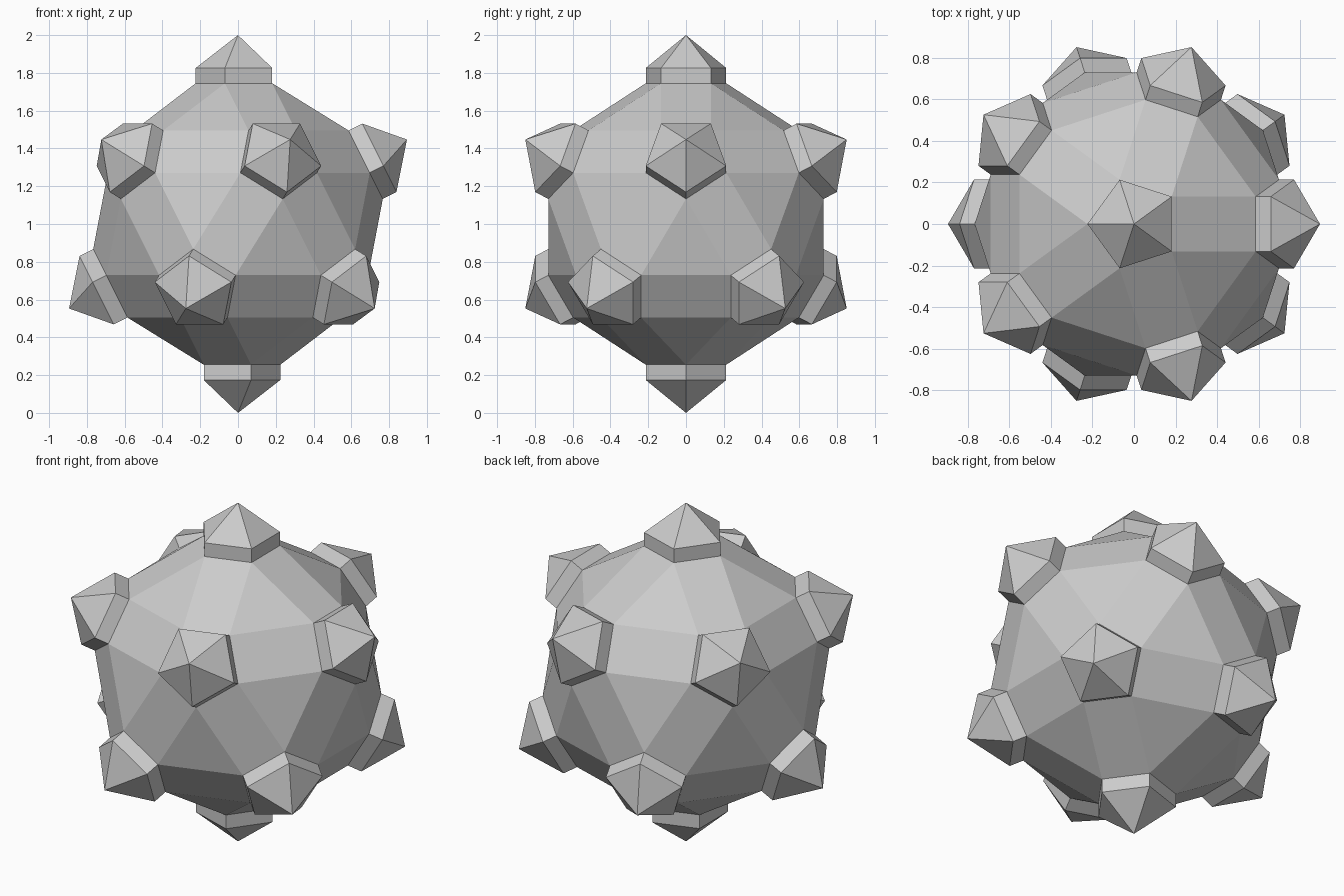
import bpy, bmesh, math
from mathutils import Vector, Matrix

if "Cube" in bpy.data.objects:
    bpy.data.objects.remove(bpy.data.objects["Cube"], do_unlink=True)

CENTRE = Vector((0, 0, 1))
BASE, RIM, TIP = 0.745, 0.826, 1.0   # distances of stud levels from the centre
RADIUS = 0.224                       # pentagon corner radius

grey = bpy.data.materials.new("stone_grey")
grey.use_nodes = True
grey.diffuse_color = (0.6, 0.6, 0.6, 1)
grey.node_tree.nodes["Principled BSDF"].inputs["Base Color"].default_value = (0.6, 0.6, 0.6, 1)


def finish(bm, name):
    bmesh.ops.recalc_face_normals(bm, faces=bm.faces[:])
    mesh = bpy.data.meshes.new(name)
    bm.to_mesh(mesh)
    bm.free()
    mesh.materials.append(grey)
    obj = bpy.data.objects.new(name, mesh)
    obj.location = CENTRE
    bpy.context.collection.objects.link(obj)
    return obj


def pentagon(frame, distance):
    """Corners of a pentagon facing outward along the frame's z axis."""
    corners = []
    for k in range(5):
        a = math.radians(36 + 72 * k)
        corners.append(frame @ Vector((RADIUS * math.cos(a), RADIUS * math.sin(a), distance)))
    return corners


# Twelve evenly spread directions: both poles and two staggered rings
directions = [Vector((0, 0, 1))]
for k in range(5):
    a = math.radians(72 * k)
    directions.append(Vector((2 * math.cos(a), 2 * math.sin(a), 1)).normalized())
directions += [-d for d in directions]

# Each frame's x axis points toward a neighbouring stud
frames = []
for d in directions:
    near = max((o for o in directions if o.dot(d) < 0.9), key=lambda o: o.dot(d))
    x = (near - d * near.dot(d)).normalized()
    frames.append(Matrix((x, d.cross(x), d)).transposed())

# Faceted body: hull of all the stud footprints
bm = bmesh.new()
for frame in frames:
    for p in pentagon(frame, BASE):
        bm.verts.new(p)
bmesh.ops.convex_hull(bm, input=bm.verts[:])
bmesh.ops.dissolve_limit(bm, angle_limit=math.radians(1), verts=bm.verts[:], edges=bm.edges[:])
finish(bm, "faceted_body")

# Studs: short pentagonal collar with a pyramid point
for i, frame in enumerate(frames):
    bm = bmesh.new()
    low = [bm.verts.new(p) for p in pentagon(frame, BASE)]
    high = [bm.verts.new(p) for p in pentagon(frame, RIM)]
    tip = bm.verts.new(frame @ Vector((0, 0, TIP)))
    for k in range(5):
        n = (k + 1) % 5
        bm.faces.new((low[k], low[n], high[n], high[k]))
        bm.faces.new((high[k], high[n], tip))
    finish(bm, f"pointed_stud_{i + 1}")
